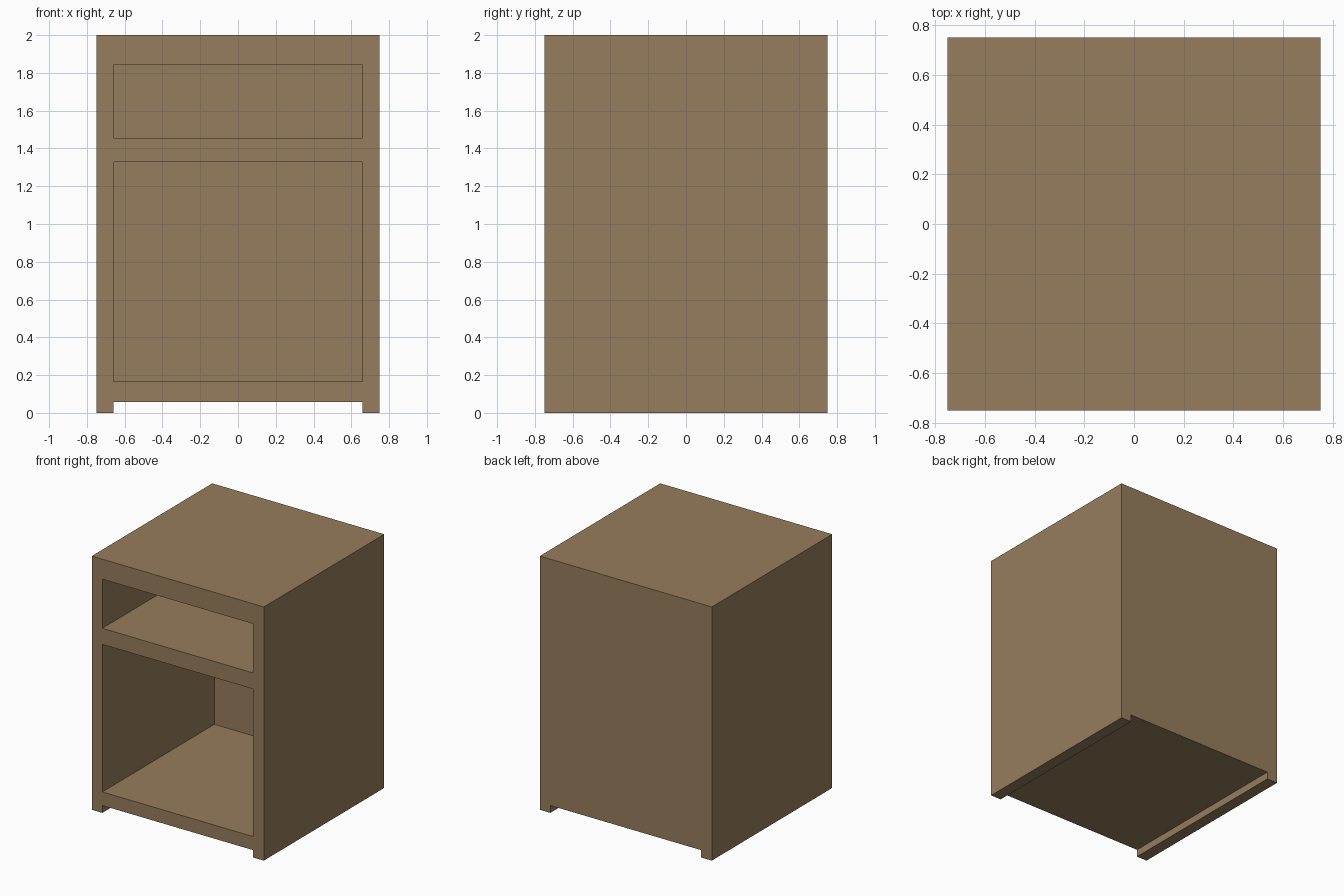
import bpy

if "Cube" in bpy.data.objects:
    bpy.data.objects.remove(bpy.data.objects["Cube"])

wood = bpy.data.materials.new("brown wood")
wood.diffuse_color = (0.305, 0.205, 0.109, 1)
wood.use_nodes = True
wood.node_tree.nodes["Principled BSDF"].inputs["Base Color"].default_value = wood.diffuse_color


def box(name, lo, hi):
    """Axis-aligned box between two corners."""
    bpy.ops.mesh.primitive_cube_add(size=1)
    ob = bpy.context.object
    ob.name = name
    ob.location = [(a + b) / 2 for a, b in zip(lo, hi)]
    ob.scale = [b - a for a, b in zip(lo, hi)]
    bpy.ops.object.transform_apply(location=True, rotation=False, scale=True)
    ob.data.materials.append(wood)
    return ob


# Solid cabinet body
cabinet = box("cabinet_body", (-0.75, -0.75, 0), (0.75, 0.75, 2))

# Two open compartments and the gap between the side runners
INNER, BACK = 0.658, 0.645
cutters = [
    box("upper_compartment_cutter", (-INNER, -1, 1.455), (INNER, BACK, 1.842)),
    box("lower_compartment_cutter", (-INNER, -1, 0.165), (INNER, BACK, 1.328)),
    box("base_gap_cutter", (-INNER, -1, -0.5), (INNER, 1, 0.058)),
]
bpy.context.view_layer.objects.active = cabinet
for cutter in cutters:
    cutter.hide_render = True
    mod = cabinet.modifiers.new(cutter.name, 'BOOLEAN')
    mod.operation = 'DIFFERENCE'
    mod.solver = 'EXACT'
    mod.object = cutter
    bpy.ops.object.modifier_apply(modifier=mod.name)
for cutter in cutters:
    bpy.data.objects.remove(cutter)
